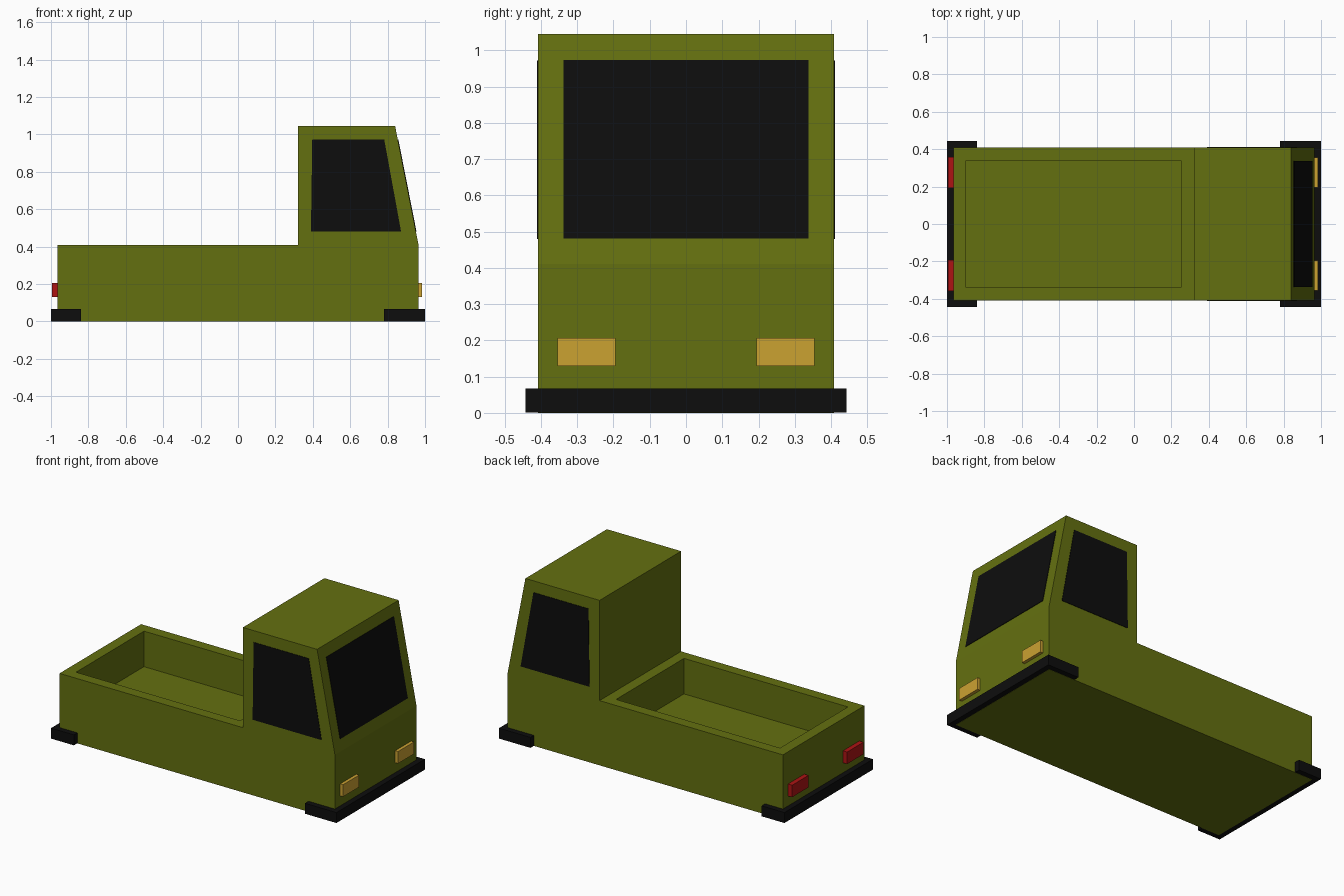
import bpy, bmesh
from mathutils import Vector

if "Cube" in bpy.data.objects:
    bpy.data.objects.remove(bpy.data.objects["Cube"])


def material(name, rgb):
    m = bpy.data.materials.new(name)
    m.diffuse_color = (*rgb, 1)
    m.use_nodes = True
    m.node_tree.nodes["Principled BSDF"].inputs["Base Color"].default_value = m.diffuse_color
    return m


OLIVE = material("olive paint", (0.127, 0.162, 0.005))
BLACK = material("black", (0.004, 0.004, 0.004))
AMBER = material("amber lamp", (0.60, 0.36, 0.031))
RED = material("red lamp", (0.42, 0.007, 0.007))


def finish(bm, name, mat):
    bmesh.ops.recalc_face_normals(bm, faces=bm.faces)
    me = bpy.data.meshes.new(name)
    bm.to_mesh(me)
    bm.free()
    me.materials.append(mat)
    ob = bpy.data.objects.new(name, me)
    bpy.context.collection.objects.link(ob)
    return ob


def prism(points, offset):
    """Closed solid: a flat outline swept along an offset."""
    bm = bmesh.new()
    a = [bm.verts.new(p) for p in points]
    b = [bm.verts.new(Vector(p) + Vector(offset)) for p in points]
    bm.faces.new(a)
    bm.faces.new(b[::-1])
    n = len(a)
    for i in range(n):
        bm.faces.new((a[i], b[i], b[(i + 1) % n], a[(i + 1) % n]))
    bmesh.ops.recalc_face_normals(bm, faces=bm.faces)
    return bm


def box(name, x, y, z, mat):
    pts = [(x[0], y[0], z[0]), (x[1], y[0], z[0]), (x[1], y[0], z[1]), (x[0], y[0], z[1])]
    return finish(prism(pts, (0, y[1] - y[0], 0)), name, mat)


# Body: side profile swept across the width
W = 0.408
profile = [(-0.965, 0), (0.965, 0), (0.965, 0.41), (0.84, 1.045), (0.32, 1.045), (0.32, 0.41), (-0.965, 0.41)]
bm = prism([(x, -W, z) for x, z in profile], (0, 2 * W, 0))

# Cargo bed: inset the rear deck and sink it
bm.normal_update()
deck = [f for f in bm.faces if all(abs(v.co.z - 0.41) < 1e-4 for v in f.verts)][0]
bmesh.ops.inset_individual(bm, faces=[deck], thickness=0.096)
bmesh.ops.inset_individual(bm, faces=[deck], thickness=0)
for v in deck.verts:
    v.co.z = 0.185
finish(bm, "truck_body", OLIVE)

# Bumpers wrapping both ends
box("rear_bumper", (-1, -0.84), (-0.443, 0.443), (0.001, 0.067), BLACK)
box("front_bumper", (0.78, 1), (-0.443, 0.443), (0.001, 0.067), BLACK)

# Lamps and side windows, left and right
side_window = [(0.39, 0.48), (0.872, 0.48), (0.782, 0.972), (0.397, 0.972)]
for s, side in ((-1, "right"), (1, "left")):
    ys = sorted((s * 0.195, s * 0.355))
    box("headlight_" + side, (0.96, 0.985), ys, (0.13, 0.206), AMBER)
    ys = sorted((s * 0.193, s * 0.358))
    box("tail_light_" + side, (-0.994, -0.96), ys, (0.13, 0.206), RED)
    pts = [(x, s * (W - 0.002), z) for x, z in side_window]
    finish(prism(pts, (0, s * 0.005, 0)), "side_window_" + side, BLACK)


# Windscreen plate lying on the sloped front
def slope_x(z):
    return 0.965 - 0.125 * (z - 0.41) / 0.635


pts = [(slope_x(z) - 0.002, y, z) for y, z in ((-0.338, 0.48), (0.338, 0.48), (0.338, 0.973), (-0.338, 0.973))]
finish(prism(pts, (0.005, 0, 0.001)), "windscreen", BLACK)
